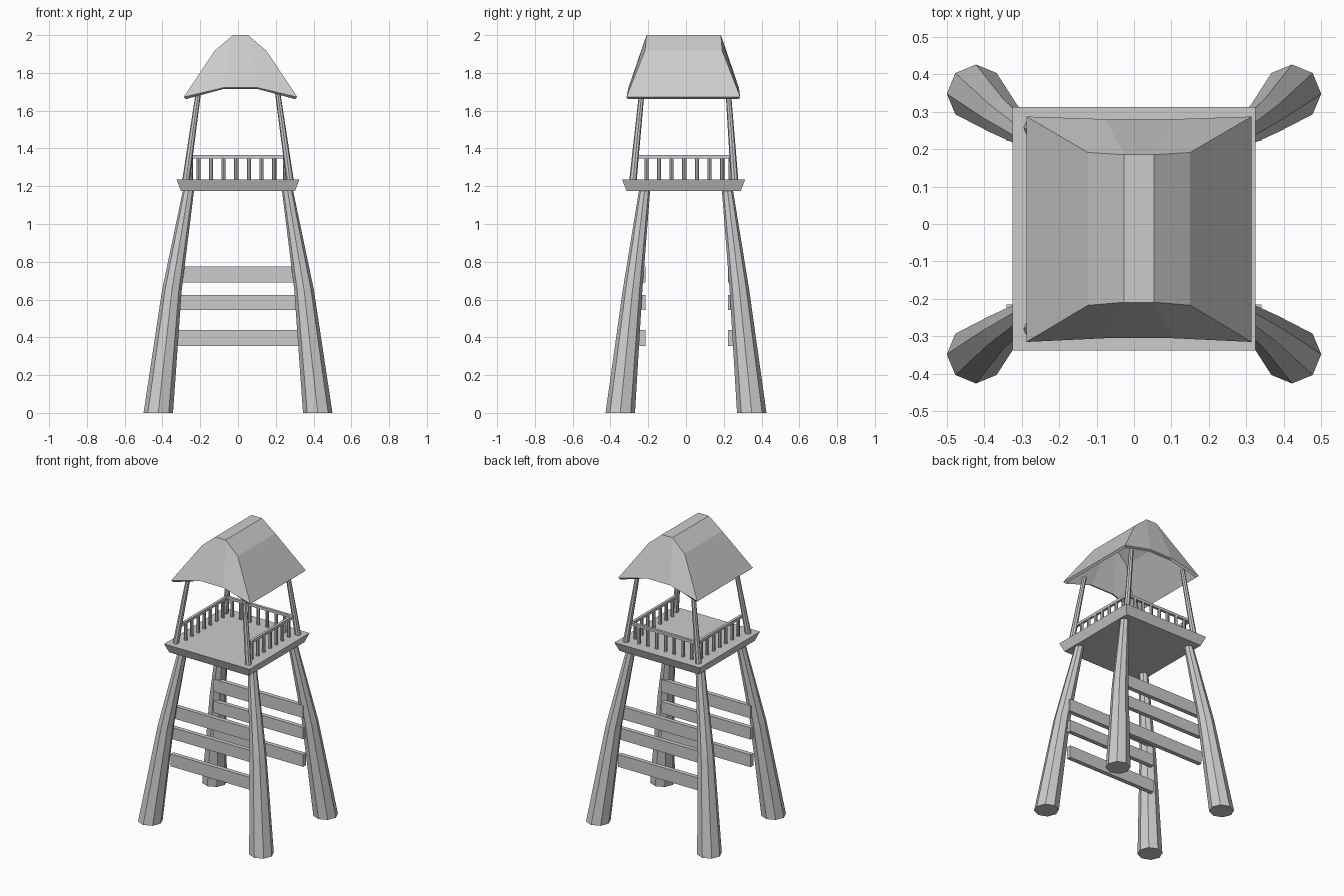
import bpy, bmesh
from math import cos, sin, tau

if "Cube" in bpy.data.objects:
    bpy.data.objects.remove(bpy.data.objects["Cube"])


def make(name, verts, faces):
    bm = bmesh.new()
    vs = [bm.verts.new(v) for v in verts]
    for f in faces:
        bm.faces.new([vs[i] for i in f])
    bmesh.ops.recalc_face_normals(bm, faces=bm.faces[:])
    me = bpy.data.meshes.new(name)
    bm.to_mesh(me)
    bm.free()
    ob = bpy.data.objects.new(name, me)
    bpy.context.collection.objects.link(ob)
    return ob


def loft(name, rings):
    """Capped skin through rings of equal point count."""
    n = len(rings[0])
    faces = [tuple(range(n)), tuple(range((len(rings) - 1) * n, len(rings) * n))]
    for r in range(len(rings) - 1):
        for i in range(n):
            j = (i + 1) % n
            faces.append((r * n + i, r * n + j, (r + 1) * n + j, (r + 1) * n + i))
    return make(name, [p for ring in rings for p in ring], faces)


def pole(name, sections, n=8):
    """Tapered pole through (x, y, z, radius) sections."""
    return loft(name, [[(x + r * cos(tau * i / n), y + r * sin(tau * i / n), z)
                        for i in range(n)] for x, y, z, r in sections])


def rect(x0, x1, y0, y1, z):
    return [(x0, y0, z), (x1, y0, z), (x1, y1, z), (x0, y1, z)]


def box(name, x0, x1, y0, y1, z0, z1):
    return loft(name, [rect(x0, x1, y0, y1, z0), rect(x0, x1, y0, y1, z1)])


# splayed legs and roof posts, one per corner
for sx in (-1, 1):
    for sy in (-1, 1):
        pole("leg", [(sx * 0.422, sy * 0.348, 0, 0.078),
                     (sx * 0.350, sy * 0.283, 0.65, 0.052),
                     (sx * 0.260, sy * 0.218, 1.19, 0.029)])
        pole("roof_post", [(sx * 0.277, sy * 0.270 - 0.012, 1.22, 0.020),
                           (sx * 0.208, sy * 0.228 - 0.005, 1.71, 0.014)])

# cross planks on front and back, just inside the legs
for z0, z1 in ((0.355, 0.44), (0.545, 0.625), (0.69, 0.775)):
    box("front_plank", -0.34, 0.34, -0.245, -0.215, z0, z1)
    box("back_plank", -0.34, 0.34, 0.222, 0.252, z0, z1)

# platform with flared edge
loft("platform", [rect(-0.302, 0.302, -0.315, 0.29, 1.175),
                  rect(-0.325, 0.325, -0.338, 0.313, 1.235)])

# railing on three sides, front left open
zr0, zr1, t = 1.348, 1.366, 0.009
box("back_rail", -0.245, 0.25, 0.235 - t, 0.235 + t, zr0, zr1)
for sx in (-1, 1):
    box("side_rail", sx * 0.25 - t, sx * 0.25 + t, -0.262, 0.24, zr0, zr1)
for i in range(7):
    p = -0.21 + i * 0.067
    pole("back_baluster", [(p, 0.235, 1.23, 0.011), (p, 0.235, zr0 + 0.004, 0.011)])
    for sx in (-1, 1):
        pole("side_baluster", [(sx * 0.25, p, 1.23, 0.011),
                               (sx * 0.25, p, zr0 + 0.004, 0.011)])

# curved hipped roof shell: (x, z, y front, y back)
cs = [(-0.287, 1.672, -0.315, 0.287), (-0.123, 1.918, -0.217, 0.191),
      (-0.027, 2.0, -0.209, 0.185), (0.053, 2.0, -0.209, 0.185),
      (0.150, 1.918, -0.217, 0.191), (0.314, 1.672, -0.315, 0.287),
      (0.103, 1.722, -0.305, 0.280), (-0.076, 1.722, -0.305, 0.280)]
verts = [(x, yf, z) for x, z, yf, yb in cs] + [(x, yb, z) for x, z, yf, yb in cs]
faces = [(i, i + 1, i + 9, i + 8) for i in range(5)]
for k in (0, 8):
    faces += [(k + 0, k + 1, k + 2, k + 7), (k + 2, k + 3, k + 6, k + 7),
              (k + 3, k + 4, k + 5, k + 6)]
roof = make("roof", verts, faces)
solid = roof.modifiers.new("thickness", 'SOLIDIFY')
solid.thickness = 0.018
solid.offset = -1
